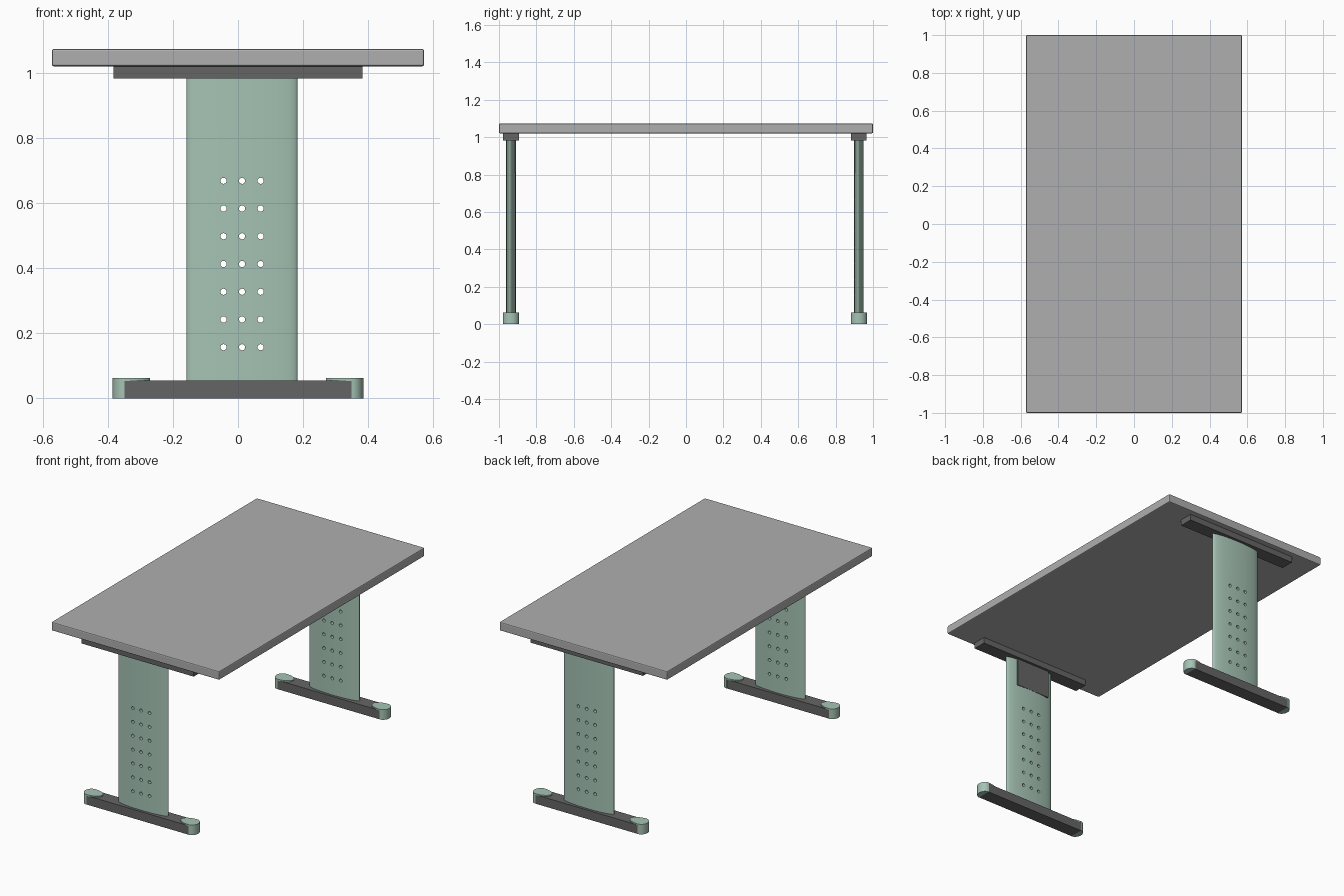
import bpy, bmesh
from math import cos, sin, pi, radians

cube = bpy.data.objects.get("Cube")
if cube:
    bpy.data.objects.remove(cube, do_unlink=True)


def material(name, rgb):
    m = bpy.data.materials.new(name)
    m.use_nodes = True
    m.diffuse_color = (*rgb, 1)
    m.node_tree.nodes["Principled BSDF"].inputs["Base Color"].default_value = (*rgb, 1)
    return m


GREY = material("light grey laminate", (0.43, 0.43, 0.43))
DARK = material("dark grey steel", (0.13, 0.13, 0.13))
GREEN = material("pale green paint", (0.38, 0.55, 0.46))


def finish(name, bm, mat):
    bmesh.ops.recalc_face_normals(bm, faces=bm.faces)
    me = bpy.data.meshes.new(name)
    bm.to_mesh(me)
    bm.free()
    me.materials.append(mat)
    ob = bpy.data.objects.new(name, me)
    bpy.context.collection.objects.link(ob)
    return ob


def box(name, mat, x, y, z, bevel=0):
    """Box from (min, max) ranges, optionally with softened edges."""
    bm = bmesh.new()
    bmesh.ops.create_cube(bm, size=1)
    for v in bm.verts:
        v.co = [r[0] if c < 0 else r[1] for c, r in zip(v.co, (x, y, z))]
    if bevel:
        bmesh.ops.bevel(bm, geom=bm.edges[:], offset=bevel, segments=2,
                        profile=0.5, affect='EDGES')
    return finish(name, bm, mat)


def prism(name, mat, outline, z0, z1):
    """Extrude a plan outline upwards."""
    bm = bmesh.new()
    face = bm.faces.new([bm.verts.new((x, y, z0)) for x, y in outline])
    top = bmesh.ops.extrude_face_region(bm, geom=[face])["geom"]
    for v in top:
        if isinstance(v, bmesh.types.BMVert):
            v.co.z = z1
    return finish(name, bm, mat)


def arc(cx, cy, rx, ry, a0, a1, n):
    return [(cx + rx * cos(a0 + (a1 - a0) * i / n), cy + ry * sin(a0 + (a1 - a0) * i / n))
            for i in range(n + 1)]


def smooth(ob):
    bpy.ops.object.select_all(action='DESELECT')
    ob.select_set(True)
    bpy.context.view_layer.objects.active = ob
    bpy.ops.object.shade_smooth_by_angle(angle=radians(35))


def drill(ob, cx, cy):
    """Cut the grid of round holes straight through the column."""
    bm = bmesh.new()
    for col in range(-1, 2):
        for row in range(7):
            z, x = 0.157 + row * 0.0852, cx + col * 0.057
            ring = [bm.verts.new((px, cy - 0.1, pz))
                    for px, pz in arc(x, z, 0.0095, 0.0095, 0, 2 * pi, 16)[:-1]]
            back = [bm.verts.new((v.co.x, cy + 0.1, v.co.z)) for v in ring]
            bm.faces.new(ring)
            bm.faces.new(back[::-1])
            for i in range(len(ring)):
                j = (i + 1) % len(ring)
                bm.faces.new((ring[i], back[i], back[j], ring[j]))
    cutter = finish("hole_cutter", bm, GREEN)
    cutter.hide_render = True
    mod = ob.modifiers.new("holes", 'BOOLEAN')
    mod.operation, mod.solver, mod.object = 'DIFFERENCE', 'EXACT', cutter
    bpy.context.view_layer.objects.active = ob
    bpy.ops.object.modifier_apply(modifier=mod.name)
    bpy.data.objects.remove(cutter, do_unlink=True)


# Table top
box("table_top", GREY, (-0.572, 0.572), (-1, 1), (1.02, 1.073), bevel=0.006)

# Two legs, inner faces looking at each other
HALF = 0.042
for side, cy, inward in (("front", -0.936, 1), ("back", 0.924, -1)):
    # Support beam and hanging bracket plate
    box(side + "_beam", DARK, (-0.383, 0.383), (cy - HALF, cy + HALF), (0.983, 1.02))
    ys = sorted((cy + inward * 0.012, cy + inward * 0.027))
    box(side + "_bracket", DARK, (-0.115, 0.115), ys, (0.81, 0.99))

    # Oval column with drilled holes
    column = prism(side + "_column", GREEN,
                   arc(0.0125, cy, 0.17, 0.026, 0, 2 * pi, 48)[:-1], 0.05, 0.985)
    drill(column, 0.0125, cy)
    smooth(column)

    # Foot bar with rounded end caps
    box(side + "_foot", DARK, (-0.35, 0.35), (cy - HALF, cy + HALF), (0, 0.055))
    for s, end in ((-1, "right"), (1, "left")):
        outer = arc(0.348, cy, 0.037, HALF + 0.001, -pi / 2, pi / 2, 14)
        inner = arc(0.348, cy, 0.078, HALF + 0.001, pi / 2, 3 * pi / 2, 14)[1:-1]
        for part, pts, z0, z1 in (("cap", outer, 0, 0.062),
                                  ("cap_top", outer + inner, 0.054, 0.0622)):
            smooth(prism(f"{side}_{end}_{part}", GREEN,
                         [(s * x, y) for x, y in pts], z0, z1))
